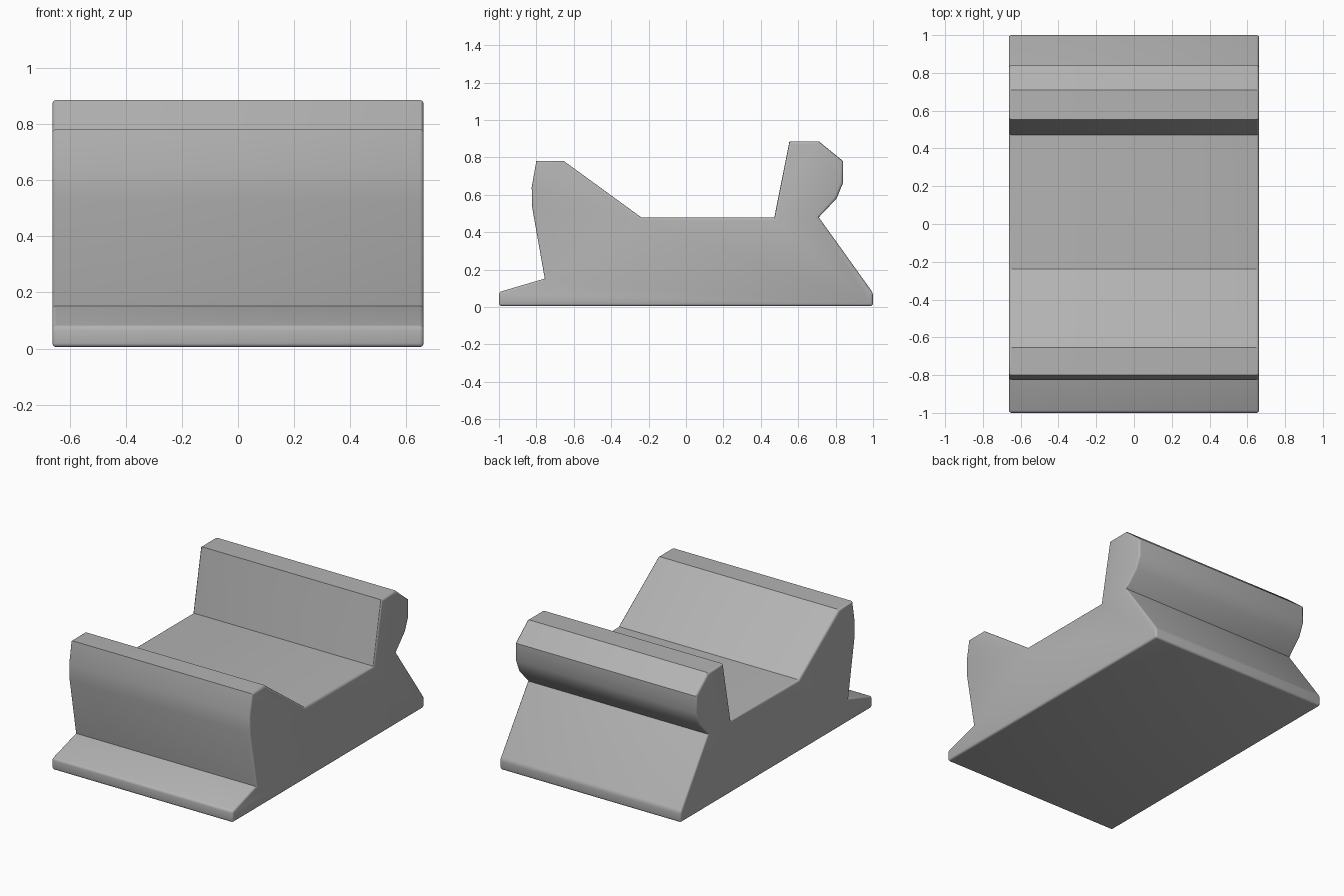
import bpy, bmesh
from math import radians

cube = bpy.data.objects.get("Cube")
if cube:
    bpy.data.objects.remove(cube, do_unlink=True)

HALF_WIDTH = 0.662

# Side outline as (y, z), grouped by part
base_rear = [(-1, 0.005), (1, 0.005), (1, 0.075), (0.71, 0.48)]
rear_crest = [(0.805, 0.58), (0.84, 0.665), (0.84, 0.78), (0.71, 0.886),
              (0.553, 0.886), (0.472, 0.478)]
front_crest = [(-0.237, 0.478), (-0.655, 0.782), (-0.80, 0.782),
               (-0.825, 0.64), (-0.822, 0.53), (-0.755, 0.152)]
front_lip = [(-1, 0.08)]
outline = base_rear + rear_crest + front_crest + front_lip

grey = bpy.data.materials.new("plain grey")
grey.use_nodes = True
colour = (0.45, 0.45, 0.45, 1)
grey.diffuse_color = colour
grey.node_tree.nodes["Principled BSDF"].inputs["Base Color"].default_value = colour

# Extrude the outline across the width
bm = bmesh.new()
cap = bm.faces.new([bm.verts.new((-HALF_WIDTH, y, z)) for y, z in outline])
extruded = bmesh.ops.extrude_face_region(bm, geom=[cap], use_keep_orig=True)
moved = [v for v in extruded["geom"] if isinstance(v, bmesh.types.BMVert)]
bmesh.ops.translate(bm, verts=moved, vec=(2 * HALF_WIDTH, 0, 0))
bmesh.ops.recalc_face_normals(bm, faces=bm.faces)

# Round the long edges of the foot and the outlines of both ends
def is_foot_edge(e):
    return all(abs(v.co.y) > 0.99 for v in e.verts)

def is_end_edge(e):
    a, b = e.verts
    return abs(a.co.x - b.co.x) < 0.001

rounded = [e for e in bm.edges if is_end_edge(e) or is_foot_edge(e)]
bmesh.ops.bevel(bm, geom=rounded, offset=0.014, offset_type='OFFSET',
                segments=3, profile=0.5, affect='EDGES', clamp_overlap=True)
bmesh.ops.recalc_face_normals(bm, faces=bm.faces)

mesh = bpy.data.meshes.new("cradle_body")
bm.to_mesh(mesh)
bm.free()
mesh.materials.append(grey)
body = bpy.data.objects.new("cradle_body", mesh)
bpy.context.collection.objects.link(body)

# Smooth the shallow curves, keep the creases
bpy.ops.object.select_all(action='DESELECT')
body.select_set(True)
bpy.context.view_layer.objects.active = body
bpy.ops.object.shade_smooth_by_angle(angle=radians(30))
